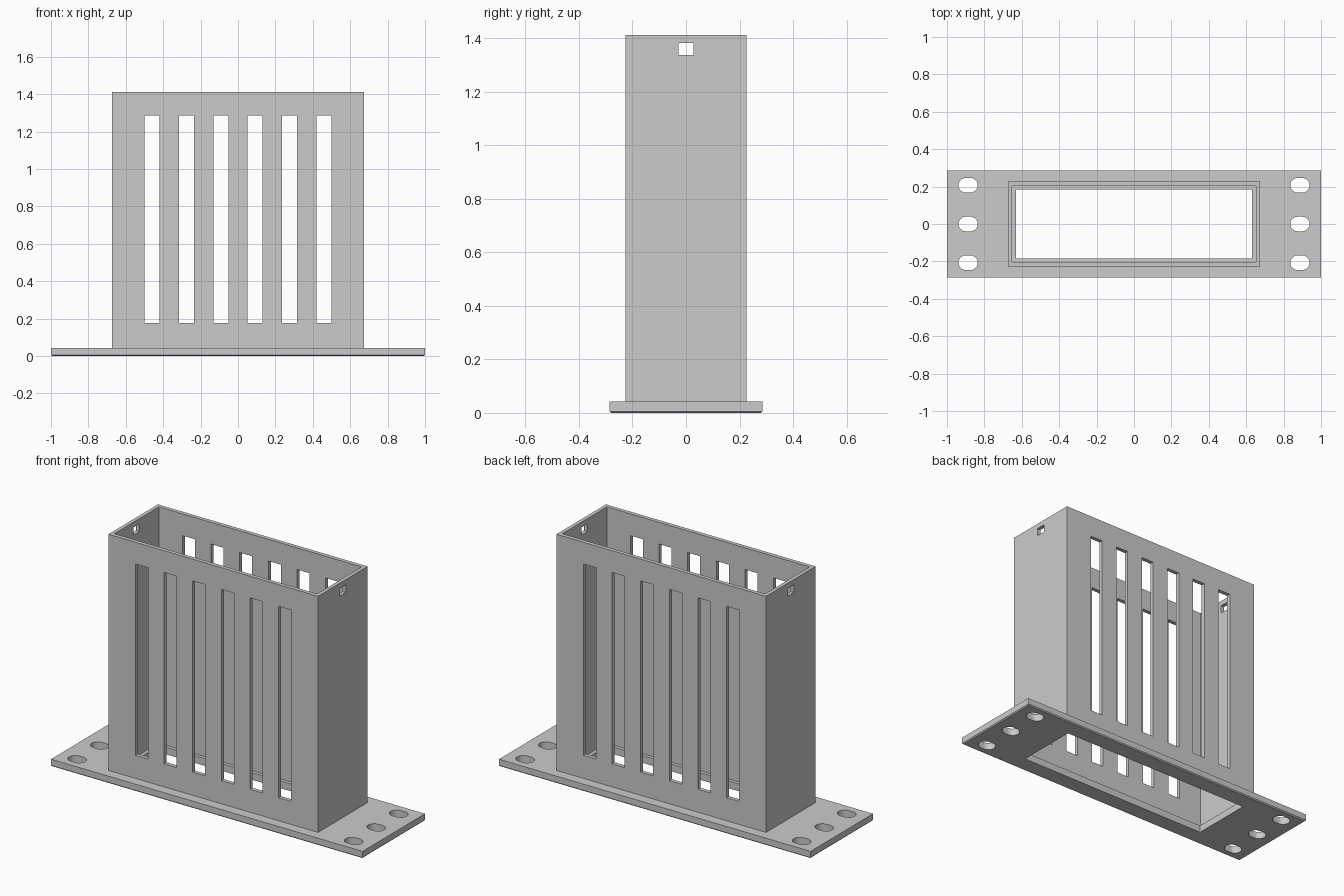
import bpy
import bmesh
from math import cos, sin, pi

cube = bpy.data.objects.get("Cube")
if cube:
    bpy.data.objects.remove(cube)

grey = bpy.data.materials.new("light grey")
grey.use_nodes = True
grey.diffuse_color = (0.6, 0.6, 0.6, 1)
grey.node_tree.nodes["Principled BSDF"].inputs["Base Color"].default_value = grey.diffuse_color

PLATE_TOP = 0.042
TOP = 1.412


def prism(bm, outline, z0, z1):
    """Extrude a counter-clockwise outline between two heights."""
    low = [bm.verts.new((x, y, z0)) for x, y in outline]
    high = [bm.verts.new((x, y, z1)) for x, y in outline]
    bm.faces.new(low[::-1])
    bm.faces.new(high)
    for i in range(len(low)):
        j = (i + 1) % len(low)
        bm.faces.new((low[i], low[j], high[j], high[i]))


def rect(x0, x1, y0, y1):
    return [(x0, y0), (x1, y0), (x1, y1), (x0, y1)]


def obround(cx, cy, straight, radius, steps=12):
    """Rounded slot outline, elongated along x."""
    pts = []
    for side, start in ((1, -pi / 2), (-1, pi / 2)):
        for k in range(steps + 1):
            a = start + pi * k / steps
            pts.append((cx + side * straight / 2 + radius * cos(a), cy + radius * sin(a)))
    return pts


def make_object(name, bm):
    mesh = bpy.data.meshes.new(name)
    bm.to_mesh(mesh)
    bm.free()
    mesh.materials.append(grey)
    obj = bpy.data.objects.new(name, mesh)
    bpy.context.collection.objects.link(obj)
    return obj


def cut(obj, bm):
    """Subtract the shapes in bm from obj."""
    cutter = make_object(obj.name + "_cutter", bm)
    cutter.hide_render = True
    mod = obj.modifiers.new("openings", "BOOLEAN")
    mod.operation = "DIFFERENCE"
    mod.solver = "EXACT"
    mod.object = cutter
    bpy.context.view_layer.objects.active = obj
    bpy.ops.object.modifier_apply(modifier=mod.name)
    bpy.data.objects.remove(cutter)


# Mounting plate with a small chamfer round its underside
bm = bmesh.new()
prism(bm, rect(-1, 1, -0.286, 0.286), 0, PLATE_TOP)
under = [e for e in bm.edges if all(v.co.z < 0.001 for v in e.verts)]
bmesh.ops.bevel(bm, geom=under, offset=0.006, segments=1, affect="EDGES")
plate = make_object("mounting_plate", bm)

# Central opening and six screw slots
bm = bmesh.new()
prism(bm, rect(-0.63, 0.63, -0.184, 0.184), -0.1, 0.1)
for x in (-0.887, 0.887):
    for y in (-0.207, 0, 0.207):
        prism(bm, obround(x, y, 0.025, 0.039), -0.1, 0.1)
cut(plate, bm)

# Open rectangular sleeve
bm = bmesh.new()
prism(bm, rect(-0.673, 0.673, -0.227, 0.227), PLATE_TOP, TOP)
sleeve = make_object("sleeve", bm)
bm = bmesh.new()
prism(bm, rect(-0.651, 0.651, -0.204, 0.204), -0.1, TOP + 0.1)
cut(sleeve, bm)

# Tall vent slots through front and back
bm = bmesh.new()
for i in range(6):
    x = (i - 2.5) * 0.184
    prism(bm, rect(x - 0.04, x + 0.04, -0.4, 0.4), 0.176, 1.286)
cut(sleeve, bm)

# Small square hole through both ends
bm = bmesh.new()
prism(bm, rect(-0.8, 0.8, -0.028, 0.028), 1.337, 1.382)
cut(sleeve, bm)
